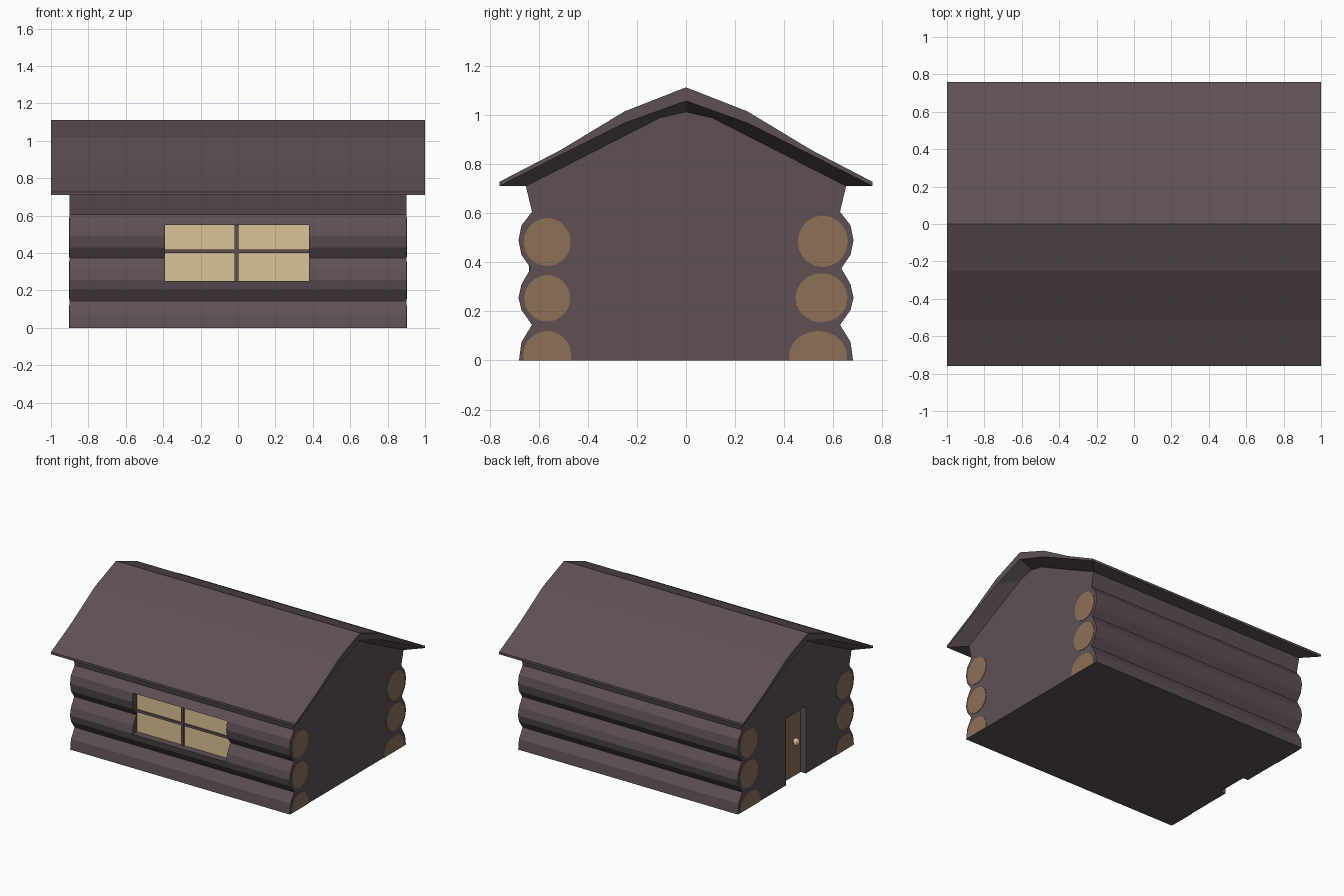
import bpy, bmesh, math

if "Cube" in bpy.data.objects:
    bpy.data.objects.remove(bpy.data.objects["Cube"])


def material(name, rgb):
    m = bpy.data.materials.new(name)
    m.diffuse_color = (*rgb, 1)
    m.use_nodes = True
    m.node_tree.nodes["Principled BSDF"].inputs["Base Color"].default_value = m.diffuse_color
    return m


DARK = material("dark timber", (0.112, 0.081, 0.088))
BROWN = material("cut wood", (0.27, 0.162, 0.093))
LIGHT = material("warm window", (0.72, 0.55, 0.30))


def make(name, bm, mat):
    bmesh.ops.recalc_face_normals(bm, faces=bm.faces)
    me = bpy.data.meshes.new(name)
    bm.to_mesh(me)
    bm.free()
    me.materials.append(mat)
    ob = bpy.data.objects.new(name, me)
    bpy.context.collection.objects.link(ob)
    return ob


def prism(name, pts, x0, x1, mat):
    """Extrude a (y, z) outline along x."""
    bm = bmesh.new()
    a = [bm.verts.new((x0, y, z)) for y, z in pts]
    b = [bm.verts.new((x1, y, z)) for y, z in pts]
    bm.faces.new(a)
    bm.faces.new(b[::-1])
    for i in range(len(pts)):
        j = (i + 1) % len(pts)
        bm.faces.new((a[i], b[i], b[j], a[j]))
    return make(name, bm, mat)


def box(name, x0, x1, y0, y1, z0, z1, mat):
    return prism(name, [(y0, z0), (y1, z0), (y1, z1), (y0, z1)], x0, x1, mat)


def mirrored(half):
    """Half profile ending on y = 0 -> full profile."""
    return half + [(-y, z) for y, z in half[-2::-1]]


# log walls with gables
soffit = [(0.652, 0.71), (0.38, 0.848), (0.106, 0.988), (0, 1.012)]
logs = [(0.68, 0), (0.67, 0.075), (0.627, 0.145), (0.67, 0.205), (0.682, 0.255),
        (0.67, 0.31), (0.632, 0.375), (0.67, 0.43), (0.682, 0.49), (0.67, 0.55),
        (0.627, 0.605)]
walls = prism("log_walls", mirrored(logs + soffit), -0.9, 0.9, DARK)

# window and door recesses
cutters = [box("window_cutter", -0.39, 0.38, -0.8, -0.62, 0.25, 0.55, DARK),
           box("door_cutter", -1.0, -0.85, -0.117, 0.117, -0.1, 0.495, DARK)]
for c in cutters:
    mod = walls.modifiers.new("recess", "BOOLEAN")
    mod.operation = "DIFFERENCE"
    mod.solver = "EXACT"
    mod.object = c
    c.hide_render = True
    c.hide_viewport = True
    c.display_type = "WIRE"

# roof: top slopes, end boards and sloping soffits
top = mirrored([(0.76, 0.727), (0.51, 0.857), (0.25, 1.014), (0, 1.112)])
low = mirrored([(0.76, 0.71), (0.51, 0.837), (0.25, 0.967), (0, 1.057)])
inner = mirrored(soffit)
bm = bmesh.new()
rings = [[bm.verts.new((x, y, z)) for y, z in p] for x, p in
         ((-0.9, inner), (-1, low), (-1, top), (1, top), (1, low), (0.9, inner))]
for r, s in zip(rings, rings[1:]):
    for i in range(len(r) - 1):
        bm.faces.new((r[i], r[i + 1], s[i + 1], s[i]))
for e in (0, -1):
    bm.faces.new([rings[k][e] for k in (1, 2, 3, 4)])
    bm.faces.new([rings[k][e] for k in (0, 1, 4, 5)])
make("roof", bm, DARK)

# window panes and cross bars
for i, (x0, x1) in enumerate(((-0.389, -0.02), (0.003, 0.379))):
    for j, (z0, z1) in enumerate(((0.251, 0.40), (0.418, 0.549))):
        box(f"window_pane_{i}{j}", x0, x1, -0.629, -0.6205, z0, z1, LIGHT)
box("window_bar_vertical", -0.02, 0.003, -0.64, -0.62, 0.251, 0.549, DARK)
box("window_bar_horizontal", -0.389, 0.379, -0.638, -0.62, 0.40, 0.418, DARK)

# door and knob in the left end
box("door", -0.858, -0.851, -0.116, 0.116, 0.0, 0.494, BROWN)
bm = bmesh.new()
bmesh.ops.create_uvsphere(bm, u_segments=8, v_segments=6, radius=0.028)
knob = make("door_knob", bm, LIGHT)
knob.location = (-0.868, -0.05, 0.25)

# sawn log ends on both gable walls: centre y, centre z, radii
ends = [(-0.565, 0.482, 0.096, 0.098), (-0.565, 0.253, 0.094, 0.095),
        (-0.565, 0.02, 0.098, 0.1), (0.557, 0.485, 0.102, 0.105),
        (0.552, 0.255, 0.106, 0.1), (0.537, 0.02, 0.118, 0.1)]
for side, s in (("left", -1), ("right", 1)):
    for k, (cy, cz, ry, rz) in enumerate(ends):
        pts = []
        for i in range(20):
            t = 2 * math.pi * i / 20
            z = cz + rz * math.sin(t)
            if z >= 0:
                pts.append((cy + ry * math.cos(t), z))
            elif not any(p[1] == 0 for p in pts):
                pts += [(cy - ry * 0.98, 0), (cy + ry * 0.98, 0)]
        prism(f"log_end_{side}_{k}", pts, s * 0.899, s * 0.903, BROWN)
